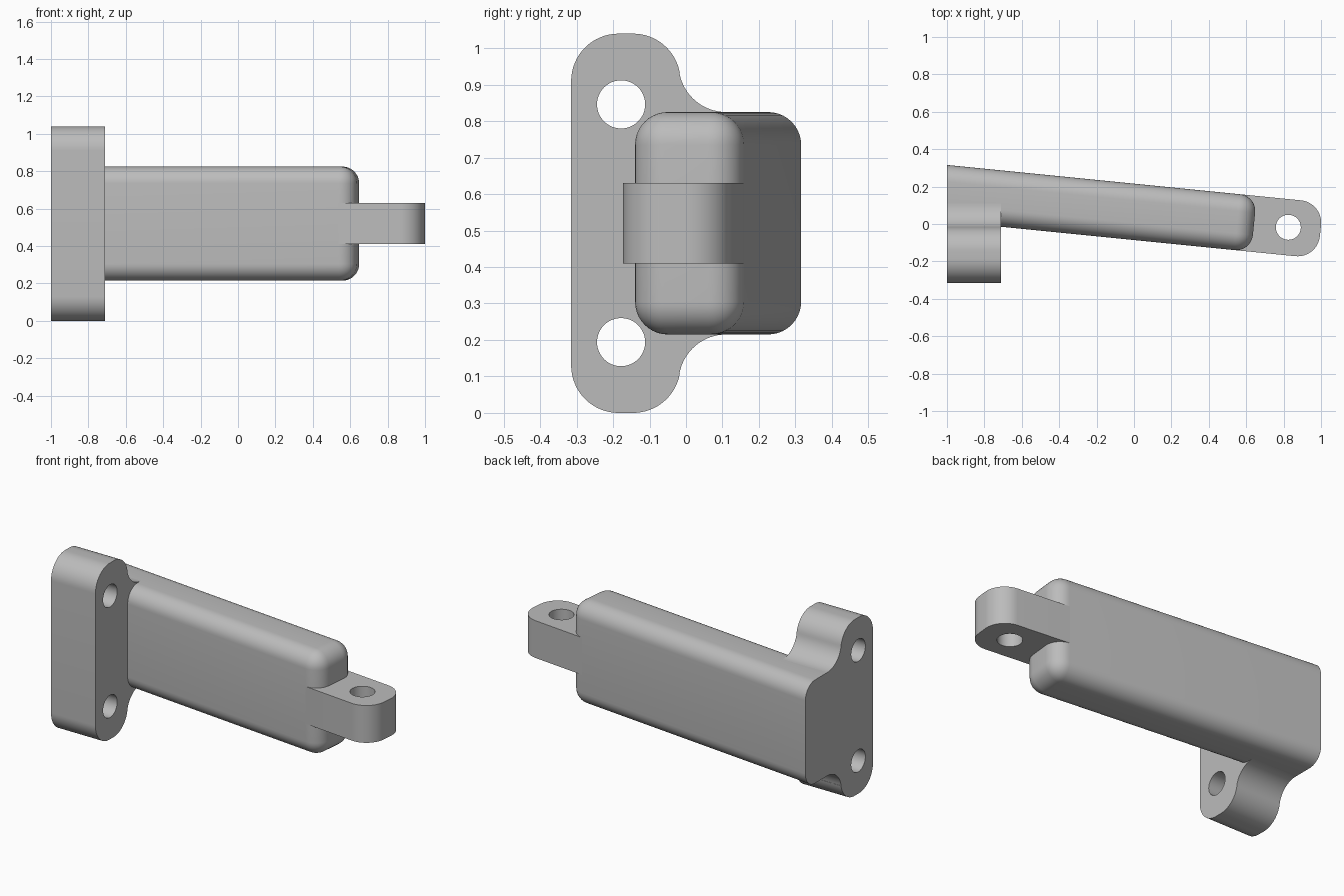
import bpy, bmesh
from math import radians, atan, cos, sin, pi
from mathutils import Matrix, Vector

cube = bpy.data.objects.get("Cube")
if cube:
    bpy.data.objects.remove(cube, do_unlink=True)

grey = bpy.data.materials.new("plain grey")
grey.use_nodes = True
colour = (0.5, 0.5, 0.5, 1)
grey.diffuse_color = colour
grey.node_tree.nodes["Principled BSDF"].inputs["Base Color"].default_value = colour

MID = 0.52                       # height of the symmetry plane
HALF, ROUND = 0.15, 0.09         # arm half width and edge radius
ARM_END, TONGUE_END = 0.645, 1.002
# Frame of the slanted arm: local x runs along it
SLANT = Matrix.Translation((0, 0.065, MID)) @ Matrix.Rotation(-atan(0.1), 4, 'Z')


def arc(cx, cy, r, start, end, steps=16):
    angles = [radians(start + (end - start) * i / steps) for i in range(steps + 1)]
    return [(cx + r * cos(a), cy + r * sin(a)) for a in angles]


def circle(cx, cy, r):
    return arc(cx, cy, r, 0, 360, 48)[:-1]


def finish(name, mesh):
    obj = bpy.data.objects.new(name, mesh)
    bpy.context.collection.objects.link(obj)
    mesh.materials.clear()
    mesh.materials.append(grey)
    bpy.ops.object.select_all(action='DESELECT')
    obj.select_set(True)
    bpy.context.view_layer.objects.active = obj
    bpy.ops.object.shade_smooth_by_angle(angle=radians(30))
    return obj


def plate(name, outlines, thickness, matrix):
    """Extrude a flat outline with holes, centred on its local plane."""
    curve = bpy.data.curves.new(name, 'CURVE')
    curve.dimensions = '2D'
    curve.fill_mode = 'BOTH'
    curve.extrude = thickness / 2
    for points in outlines:
        spline = curve.splines.new('POLY')
        spline.points.add(len(points) - 1)
        for p, (x, y) in zip(spline.points, points):
            p.co = (x, y, 0, 1)
        spline.use_cyclic_u = True
    helper = bpy.data.objects.new(name + " outline", curve)
    bpy.context.collection.objects.link(helper)
    graph = bpy.context.evaluated_depsgraph_get()
    mesh = bpy.data.meshes.new_from_object(helper.evaluated_get(graph))
    bpy.data.objects.remove(helper, do_unlink=True)
    bm = bmesh.new()
    bm.from_mesh(mesh)
    bmesh.ops.remove_doubles(bm, verts=bm.verts, dist=1e-5)
    bmesh.ops.recalc_face_normals(bm, faces=bm.faces)
    bm.transform(matrix)
    bm.to_mesh(mesh)
    bm.free()
    return finish(name, mesh)


# Arm: rounded box, slanted and cut square at the mounting end
bm = bmesh.new()
bmesh.ops.create_cube(bm, size=1)
bm.transform(Matrix.Translation(((ARM_END - 1.3) / 2, 0, 0))
             @ Matrix.Diagonal((ARM_END + 1.3, 2 * HALF, 0.61, 1)))
bmesh.ops.bevel(bm, geom=bm.edges[:], offset=ROUND, segments=10, profile=0.5, affect='EDGES')
bm.transform(SLANT)
cut = bmesh.ops.bisect_plane(bm, geom=bm.verts[:] + bm.edges[:] + bm.faces[:],
                             plane_co=(-1, 0, 0), plane_no=(1, 0, 0), clear_inner=True)
bmesh.ops.edgeloop_fill(bm, edges=[e for e in cut["geom_cut"] if isinstance(e, bmesh.types.BMEdge)])
bmesh.ops.recalc_face_normals(bm, faces=bm.faces)
arm_mesh = bpy.data.meshes.new("arm")
bm.to_mesh(arm_mesh)
bm.free()
finish("arm", arm_mesh)

# Tongue: rounded tab with a pin hole, flush with the arm sides
r = 0.12
tongue = ([(ARM_END - ROUND, HALF), (ARM_END - ROUND, -HALF)]
          + arc(TONGUE_END - r, r - HALF, r, -90, 0)
          + arc(TONGUE_END - r, HALF - r, r, 0, 90))
plate("tongue", [tongue, circle(0.829, 0, 0.067)], 0.22, SLANT)

# Mounting flange: two rounded ears that blend into the arm, each with a bolt hole
r = 0.13
upper = (arc(0.11, 0.955 - MID, r, 270, 190) + arc(-0.145, 0.39, r, 10, 90)
         + arc(-0.185, 0.39, r, 90, 180))
flange = upper + [(y, -z) for y, z in reversed(upper)]
holes = [circle(-0.178, s * 0.326, 0.066) for s in (1, -1)]
upright = Matrix(((0, 0, 1, -0.855), (1, 0, 0, 0), (0, 1, 0, MID), (0, 0, 0, 1)))
plate("mounting_flange", [flange] + holes, 0.29, upright)
